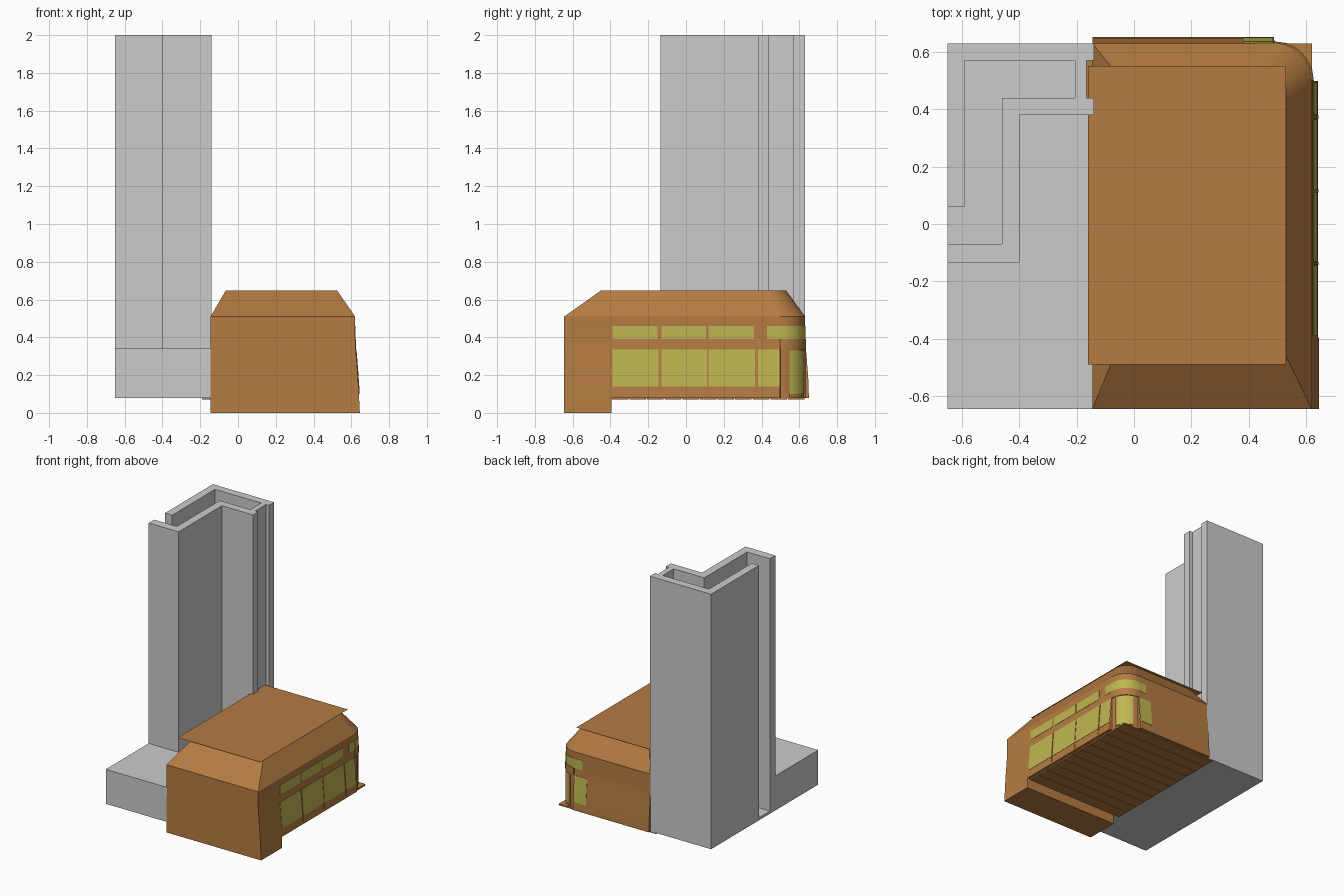
import bpy, bmesh, math

if "Cube" in bpy.data.objects:
    bpy.data.objects.remove(bpy.data.objects["Cube"])


def material(name, col):
    m = bpy.data.materials.new(name)
    m.diffuse_color = (*col, 1)
    m.use_nodes = True
    m.node_tree.nodes["Principled BSDF"].inputs["Base Color"].default_value = m.diffuse_color
    return m


BROWN = material("brown", (0.46, 0.20, 0.055))
OLIVE = material("olive_glass", (0.52, 0.47, 0.083))


def add_object(name, bm, mat=None, smooth=False):
    bmesh.ops.recalc_face_normals(bm, faces=bm.faces)
    me = bpy.data.meshes.new(name)
    bm.to_mesh(me)
    bm.free()
    ob = bpy.data.objects.new(name, me)
    bpy.context.collection.objects.link(ob)
    if mat:
        me.materials.append(mat)
    if smooth:
        bpy.ops.object.select_all(action='DESELECT')
        ob.select_set(True)
        bpy.context.view_layer.objects.active = ob
        bpy.ops.object.shade_smooth_by_angle(angle=math.radians(30))
    return ob


def loft(name, rings, mat=None, smooth=False):
    """Skin a stack of equal-length closed rings and cap both ends."""
    bm = bmesh.new()
    vs = [[bm.verts.new(p) for p in r] for r in rings]
    n = len(rings[0])
    for a, b in zip(vs, vs[1:]):
        for i in range(n):
            j = (i + 1) % n
            bm.faces.new((a[i], a[j], b[j], b[i]))
    bm.faces.new(vs[0][::-1])
    bm.faces.new(vs[-1])
    return add_object(name, bm, mat, smooth)


def prism(name, pts, z0, z1, mat=None):
    return loft(name, [[(x, y, z) for x, y in pts] for z in (z0, z1)], mat)


def box(name, x0, x1, y0, y1, z0, z1, mat=None):
    return prism(name, [(x0, y0), (x1, y0), (x1, y1), (x0, y1)], z0, z1, mat)


# Outward flare of the walls towards the ground
FLARE = [(0, .025), (.08, .021), (.14, .018), (.20, .014), (.28, .008), (.34, .003), (.40, 0), (.51, 0)]


def flare(z):
    for (a, da), (b, db) in zip(FLARE, FLARE[1:]):
        if z <= b:
            return da + (db - da) * (z - a) / (b - a)
    return 0


def arc(cx, cy, r, a0=0, a1=90, n=10):
    ang = [math.radians(a0 + (a1 - a0) * i / n) for i in range(n + 1)]
    return [(cx + r * math.cos(a), cy + r * math.sin(a)) for a in ang]


def outline(z, x0, x1, y0, y1, r, d=0):
    """Rectangle with a rounded back right corner; the corner ignores the flare."""
    cx, cy = x1 - r, y1 - r
    pts = [(x0, y0), (x1 + d, y0), (x1 + d, cy - .002)]
    pts += arc(cx, cy, r) + [(cx - .002, y1 + d), (x0, y1 + d)]
    return [(x, y, z) for x, y in pts]


# House walls
XL, XR, YF, YB, R = -.145, .62, -.645, .63, .13
levels = [z for z, _ in FLARE if z >= .08]
loft("house_walls", [outline(z, XL, XR, YF, YB, R, flare(z)) for z in levels], BROWN, True)

# Front foundation block, carried down to the ground
loft("front_foundation", [[(XL, YF, z), (XR + flare(z), YF, z),
                           (XR + flare(z), -.395, z), (XL, -.395, z)] for z in (0, .08, .12)], BROWN)

# Hipped roof and the thin overhanging sheet on top
loft("hipped_roof", [outline(.51, XL, XR, YF, YB, R),
                     outline(.648, -.065, .525, -.45, .53, .10)], BROWN, True)
bm = bmesh.new()
bm.faces.new([bm.verts.new(p) for p in
              [(-.16, -.49, .65), (.53, -.49, .65), (.53, .55, .65), (-.16, .55, .65)]])
add_object("roof_sheet", bm, BROWN)

# Floor planks under the raised part
N = 11
pitch = (YB + .395) / N
box("floor_plate", -.19, XR, -.395, YB, .077, .082, BROWN)
for i in range(N):
    y = -.395 + i * pitch
    box("floor_plank", -.19, XR, y + .003, y + pitch - .003, .07, .078, BROWN)


def wall_panel(name, a0, a1, z0, z1, out, mat, back=False):
    """Thin panel that follows the flared wall on the right or back side."""
    zs = sorted({z0, z1} | {z for z, _ in FLARE if z0 < z < z1})
    rings = []
    for z in zs:
        base = (YB if back else XR) + flare(z)
        ring = [(a0, base - .004), (a0, base + out), (a1, base + out), (a1, base - .004)]
        rings.append([(a, b, z) if back else (b, a, z) for a, b in ring])
    loft(name, rings, mat)


# Side windows, two rows, and mullions
for a0, a1 in [(-.39, -.145), (-.13, .11), (.12, .365), (.38, .495)]:
    wall_panel("lower_window", a0, a1, .14, .335, .002, OLIVE)
for a0, a1 in [(-.39, -.15), (-.13, .105), (.12, .36), (.43, .5)]:
    wall_panel("upper_window", a0, a1, .39, .46, .002, OLIVE)
for y in (-.1375, .115, .3725):
    wall_panel("mullion", y - .005, y + .005, .10, .335, .004, BROWN)

# Back windows next to the corner
wall_panel("back_lower_window", .38, .485, .14, .335, .002, OLIVE, True)
wall_panel("back_upper_window", .42, .49, .39, .46, .002, OLIVE, True)


def corner_panel(name, a0, a1, z0, z1, r, mat):
    """Curved panel wrapped round the rounded corner."""
    c = (XR - R, YB - R)
    pts = arc(*c, r, a0, a1) + arc(*c, R - .005, a1, a0)
    ob = prism(name, pts, z0, z1, mat)
    bpy.ops.object.select_all(action='DESELECT')
    ob.select_set(True)
    bpy.context.view_layer.objects.active = ob
    bpy.ops.object.shade_smooth_by_angle(angle=math.radians(30))


# Corner glazing and trim
corner_panel("corner_upper_window", 0, 90, .39, .46, R + .003, OLIVE)
corner_panel("corner_collar", 0, 90, .335, .39, R + .006, BROWN)
corner_panel("corner_lower_window", 20, 70, .10, .33, R + .004, OLIVE)
for a in (15, 70):
    corner_panel("corner_post", a, a + 5, .08, .335, R + .007, BROWN)

# Low grey base slab, L-shaped
prism("base_slab", [(-.65, -.645), (-.14, -.645), (-.14, .38), (-.40, .38),
                    (-.40, -.135), (-.65, -.135)], .08, .34)

# Tall zigzag tower walls with an open channel between them
prism("inner_tower_wall", [(-.65, -.135), (-.40, -.135), (-.40, .38), (-.14, .38),
                           (-.14, .44), (-.46, .44), (-.46, -.07), (-.65, -.07)], .08, 2)
prism("outer_tower_wall", [(-.65, .06), (-.59, .06), (-.59, .57), (-.14, .57),
                           (-.14, .63), (-.65, .63)], .08, 2)
box("tower_end_wall", -.205, -.165, .44, .57, .08, 2)

# Channel floor
prism("channel_floor", [(-.65, -.07), (-.46, -.07), (-.46, .44), (-.205, .44),
                        (-.205, .57), (-.59, .57), (-.59, .06), (-.65, .06)], .08, .10)
